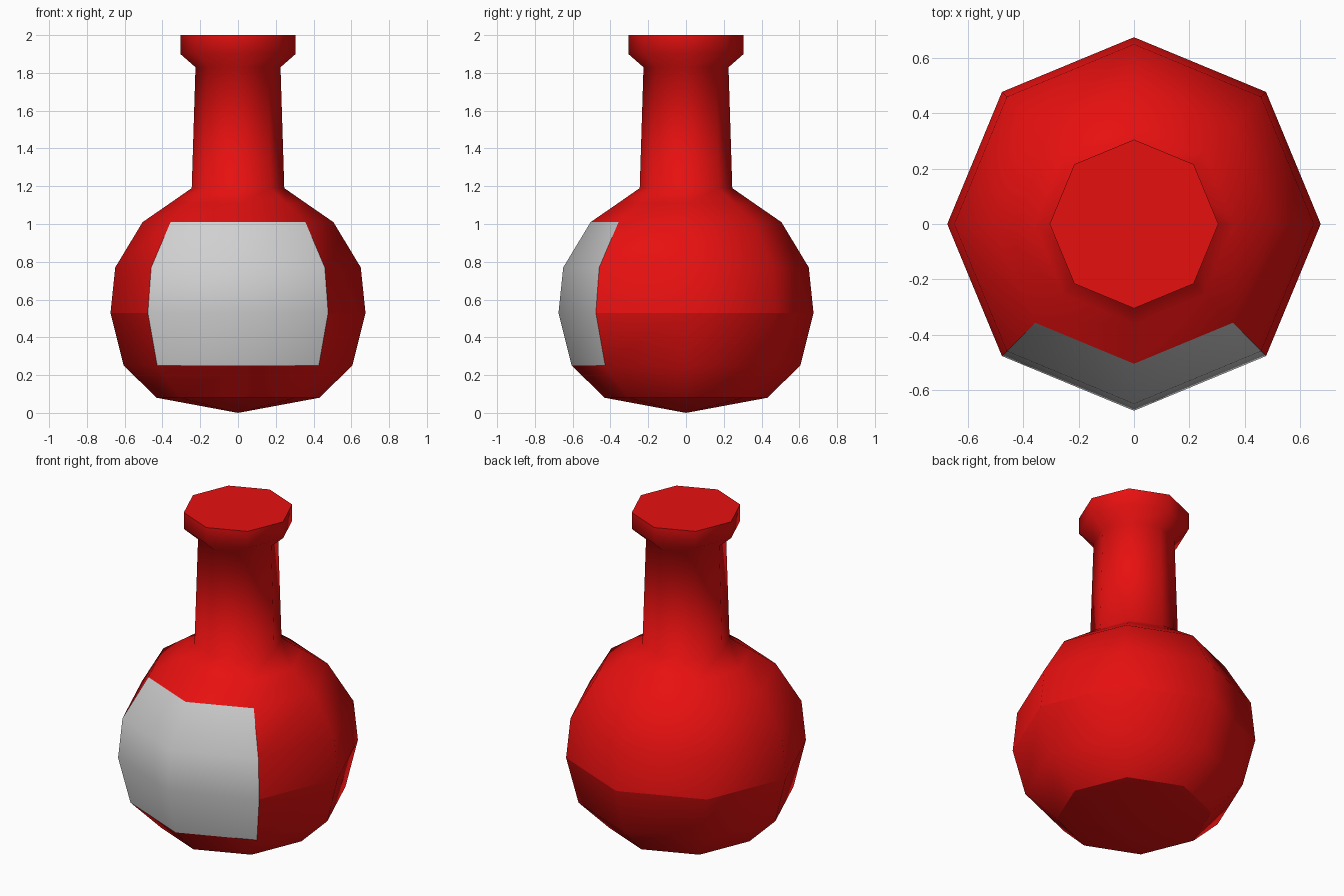
import bpy, bmesh
from math import sin, cos, pi

cube = bpy.data.objects.get("Cube")
if cube:
    bpy.data.objects.remove(cube)


def make_material(name, colour):
    mat = bpy.data.materials.new(name)
    mat.use_nodes = True
    mat.diffuse_color = colour
    mat.node_tree.nodes["Principled BSDF"].inputs["Base Color"].default_value = colour
    return mat


SIDES = 8
LABEL_BOTTOM, LABEL_TOP = 0.25, 1.01
MIDDLE, BASE, RIM = 0.53, 0.08, 2.0

# Radius and height of each ring, from the base edge to the rim
profile = [
    (0.43, BASE), (0.605, LABEL_BOTTOM), (0.675, MIDDLE), (0.65, 0.77),
    (0.505, LABEL_TOP), (0.36, 1.11), (0.245, 1.19),
    (0.225, 1.83), (0.305, 1.9), (0.305, RIM),
]

bm = bmesh.new()
rings = []
for radius, z in profile:
    angles = [2 * pi * i / SIDES for i in range(SIDES)]
    rings.append([bm.verts.new((radius * cos(a), radius * sin(a), z)) for a in angles])

# Walls of the bottle
for lower, upper in zip(rings, rings[1:]):
    for i in range(SIDES):
        j = (i + 1) % SIDES
        bm.faces.new((lower[i], lower[j], upper[j], upper[i]))

# Shallow pointed base and flat top
tip = bm.verts.new((0, 0, 0))
for i in range(SIDES):
    bm.faces.new((tip, rings[0][(i + 1) % SIDES], rings[0][i]))
bm.faces.new(rings[-1])

# Label covers the two front-facing sides of the body
for face in bm.faces:
    face.smooth = True
    c = face.calc_center_median()
    if c.y < -abs(c.x) and LABEL_BOTTOM < c.z < LABEL_TOP:
        face.material_index = 1

# Crisp edges round the base, the rim, the middle and the label
for edge in bm.edges:
    z0, z1 = (v.co.z for v in edge.verts)
    label_count = sum(f.material_index for f in edge.link_faces)
    level = abs(z0 - z1) < 0.001
    on_ring = level and any(abs(z0 - z) < 0.001 for z in (BASE, MIDDLE, RIM))
    if label_count == 1 or (on_ring and label_count == 0):
        edge.smooth = False

bmesh.ops.recalc_face_normals(bm, faces=bm.faces[:])
mesh = bpy.data.meshes.new("bottle")
bm.to_mesh(mesh)
bm.free()
mesh.materials.append(make_material("red", (0.8, 0.005, 0.005, 1)))
mesh.materials.append(make_material("label grey", (0.63, 0.63, 0.63, 1)))
bottle = bpy.data.objects.new("bottle", mesh)
bpy.context.collection.objects.link(bottle)
